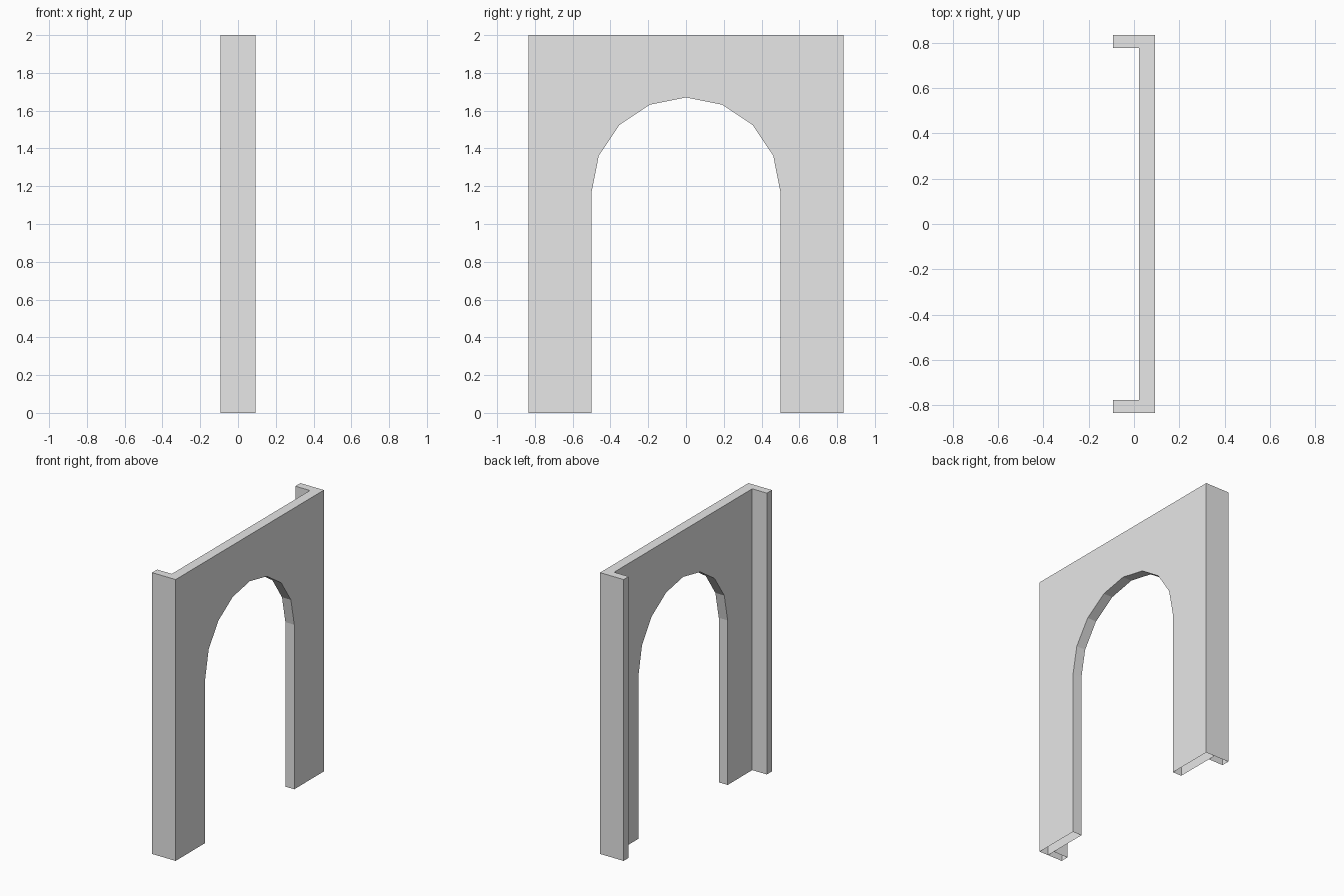
import bpy
import bmesh
from math import sin, cos, pi

cube = bpy.data.objects.get("Cube")
if cube:
    bpy.data.objects.remove(cube, do_unlink=True)

HALF_W, HEIGHT = 0.833, 2.0       # wall half width and height
FRONT_X, WALL, DEPTH = 0.0925, 0.07, 0.185
FLANGE = 0.057                    # thickness of the side returns
ARCH_R, SPRING, STEPS = 0.5, 1.17, 8

stone = bpy.data.materials.new("pale_grey")
stone.use_nodes = True
grey = (0.8, 0.8, 0.8, 1.0)
stone.diffuse_color = grey
stone.node_tree.nodes["Principled BSDF"].inputs["Base Color"].default_value = grey

bm = bmesh.new()
inner = HALF_W - FLANGE


def vert(y, z):
    return bm.verts.new((FRONT_X, y, z))


def push_back(faces, distance):
    """Extrude faces toward the rear."""
    result = bmesh.ops.extrude_face_region(bm, geom=faces)
    moved = [g for g in result["geom"] if isinstance(g, bmesh.types.BMVert)]
    bmesh.ops.translate(bm, verts=moved, vec=(-distance, 0, 0))
    return [g for g in result["geom"] if isinstance(g, bmesh.types.BMFace)]


# Wall outline: arched panel with a narrow strip along each side
low_r, top_r = vert(inner, 0), vert(inner, HEIGHT)
low_l, top_l = vert(-inner, 0), vert(-inner, HEIGHT)
arch = [vert(-ARCH_R * cos(pi * i / STEPS), SPRING + ARCH_R * sin(pi * i / STEPS))
        for i in range(STEPS + 1)]
bm.faces.new([low_l, vert(-ARCH_R, 0)] + arch + [vert(ARCH_R, 0), low_r, top_r, top_l])
bm.faces.new([low_r, vert(HALF_W, 0), vert(HALF_W, HEIGHT), top_r])
bm.faces.new([vert(-HALF_W, 0), low_l, top_l, vert(-HALF_W, HEIGHT)])

# Wall thickness, then the side returns
rear = push_back(bm.faces[:], WALL)
strips = [f for f in rear if abs(f.calc_center_median().y) > inner]
push_back(strips, DEPTH - WALL)
bmesh.ops.recalc_face_normals(bm, faces=bm.faces[:])

# Merge flat seams and leave the feet open underneath
bmesh.ops.dissolve_limit(bm, angle_limit=0.01, verts=bm.verts[:], edges=bm.edges[:])
feet = [f for f in bm.faces if all(v.co.z < 0.001 for v in f.verts)]
bmesh.ops.delete(bm, geom=feet, context="FACES")

mesh = bpy.data.meshes.new("arched_wall")
bm.to_mesh(mesh)
bm.free()
mesh.materials.append(stone)
wall = bpy.data.objects.new("arched_wall", mesh)
bpy.context.collection.objects.link(wall)
